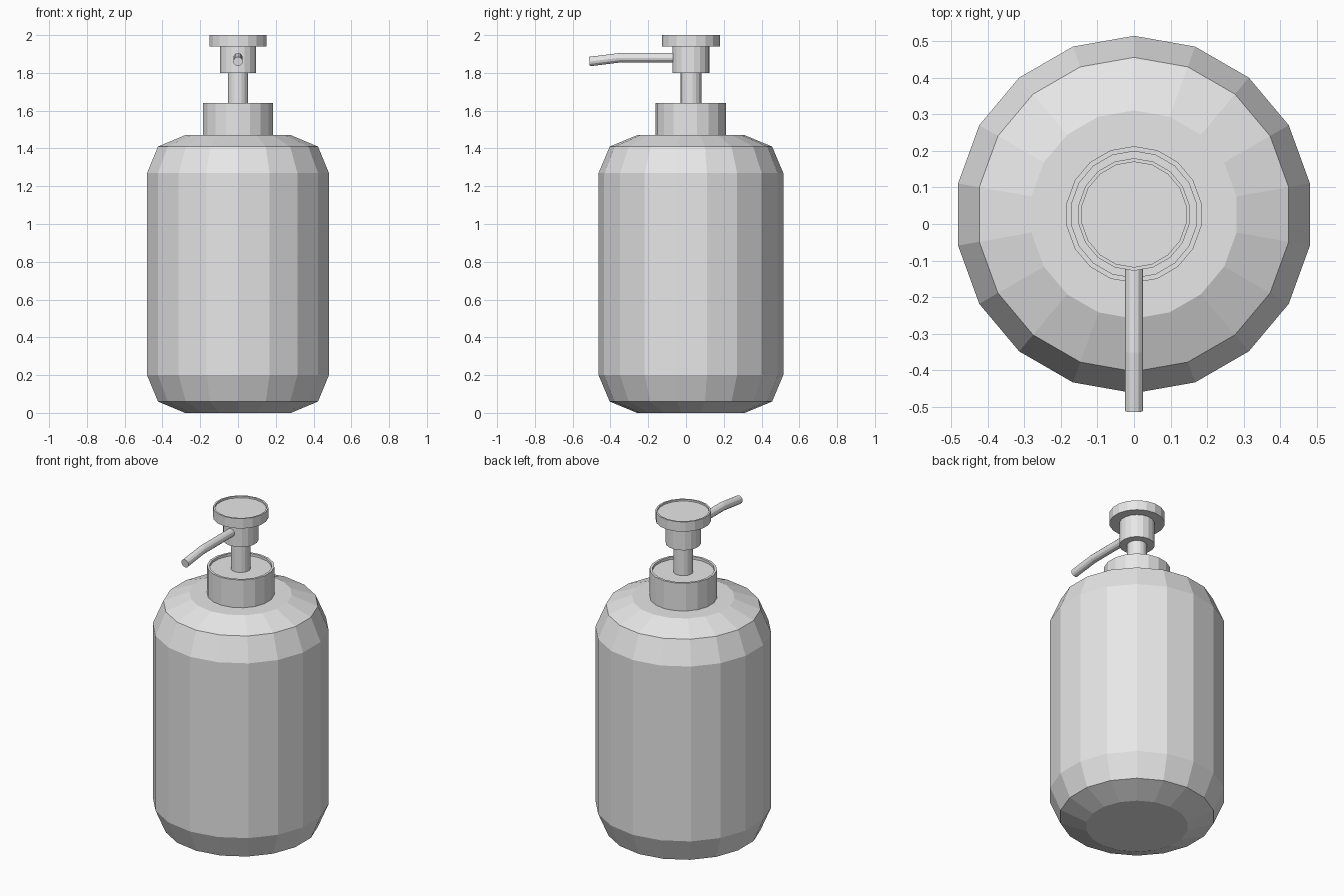
import bpy
import bmesh
from math import cos, sin, pi

SIDES = 18
CENTRE_Y = 0.026

cube = bpy.data.objects.get("Cube")
if cube:
    bpy.data.objects.remove(cube, do_unlink=True)

grey = bpy.data.materials.new("plain_grey")
grey.use_nodes = True
grey.diffuse_color = (0.8, 0.8, 0.8, 1)
grey.node_tree.nodes["Principled BSDF"].inputs["Base Color"].default_value = grey.diffuse_color


def add_object(name, data):
    obj = bpy.data.objects.new(name, data)
    data.materials.append(grey)
    bpy.context.scene.collection.objects.link(obj)
    return obj


def lathe(name, profile):
    """Turn a (radius, height) profile into a faceted solid with flat ends."""
    bm = bmesh.new()
    rings = []
    for radius, z in profile:
        angles = [pi / 2 + 2 * pi * i / SIDES for i in range(SIDES)]
        rings.append([bm.verts.new((radius * cos(a), radius * sin(a), z)) for a in angles])
    for low, high in zip(rings, rings[1:]):
        for i in range(SIDES):
            j = (i + 1) % SIDES
            bm.faces.new((low[i], low[j], high[j], high[i]))
    bm.faces.new(rings[0][::-1])
    bm.faces.new(rings[-1])
    bmesh.ops.recalc_face_normals(bm, faces=bm.faces)
    mesh = bpy.data.meshes.new(name)
    bm.to_mesh(mesh)
    bm.free()
    add_object(name, mesh).location.y = CENTRE_Y


def rimmed_disc(name, radius, bottom, top, rim, depth):
    """Short cylinder whose top is sunk inside a thin rim."""
    inner = radius - rim
    lathe(name, [(radius, bottom), (radius, top), (inner, top), (inner, top - depth)])


# Bottle with sloped base and shoulder
lathe("bottle", [(0.285, 0), (0.43, 0.06), (0.489, 0.2),
                 (0.489, 1.27), (0.43, 1.41), (0.285, 1.47)])

# Pump: collar, stem, head and press cap
rimmed_disc("collar", 0.187, 1.47, 1.64, 0.014, 0.015)
lathe("pump_stem", [(0.055, 1.62), (0.055, 1.8)])
lathe("pump_head", [(0.098, 1.8), (0.098, 1.94)])
rimmed_disc("press_cap", 0.154, 1.94, 2.0, 0.01, 0.01)

# Spout: round tube that droops towards its tip
curve = bpy.data.curves.new("spout", "CURVE")
curve.dimensions = "3D"
curve.bevel_depth = 0.025
curve.bevel_resolution = 4
curve.use_fill_caps = True
path = [(-0.04, 1.88), (-0.35, 1.88), (-0.512, 1.86)]
spline = curve.splines.new("POLY")
spline.points.add(len(path) - 1)
for point, (y, z) in zip(spline.points, path):
    point.co = (0, y, z, 1)
spline.use_smooth = False
add_object("spout", curve)
